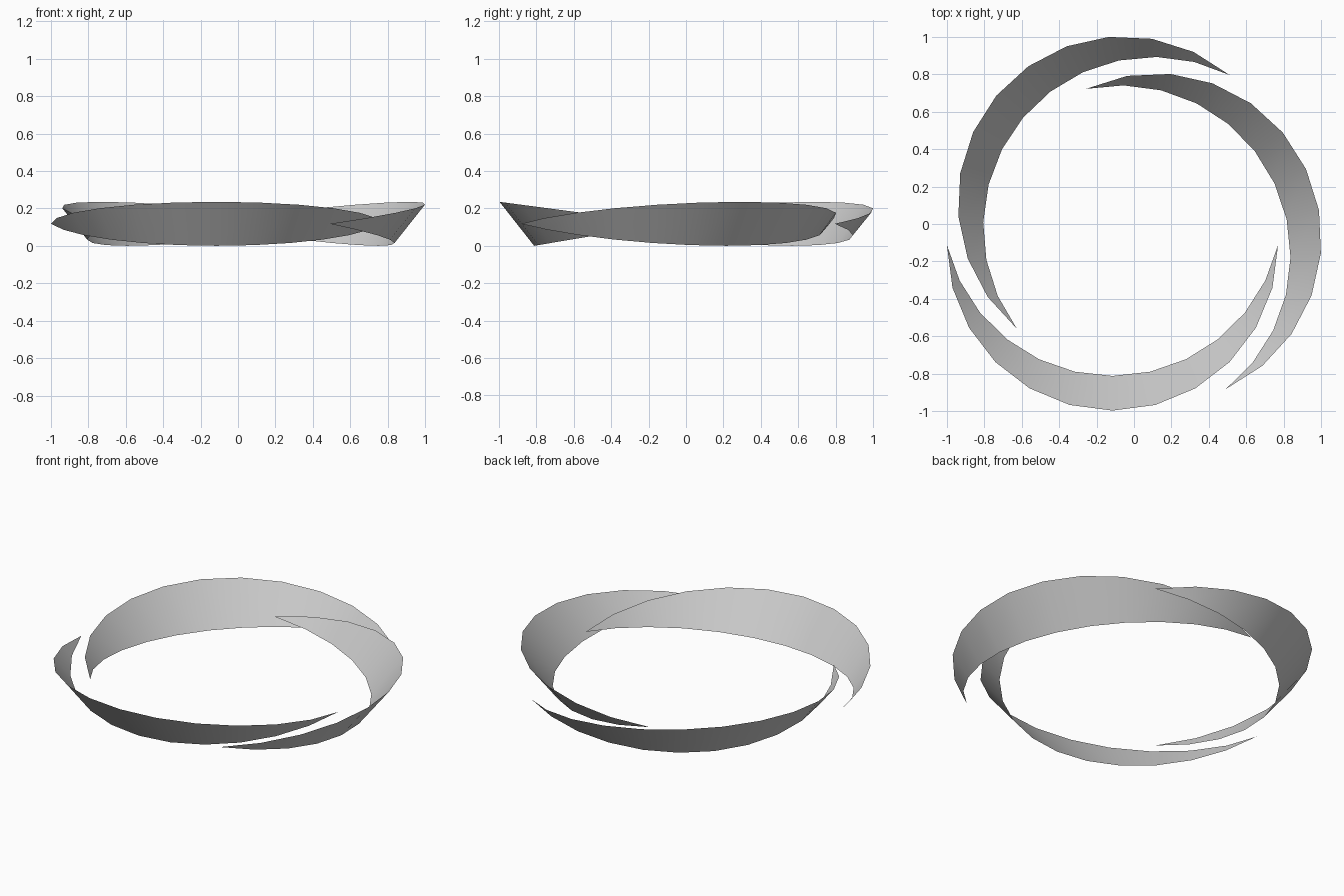
import bpy, bmesh
from math import sin, cos, asin, radians
from mathutils import Matrix, Vector

if "Cube" in bpy.data.objects:
    bpy.data.objects.remove(bpy.data.objects["Cube"], do_unlink=True)

grey = bpy.data.materials.new("light grey")
grey.use_nodes = True
colour = (0.6, 0.6, 0.6, 1)
grey.diffuse_color = colour
grey.node_tree.nodes["Principled BSDF"].inputs["Base Color"].default_value = colour

HALF = 0.885      # half the distance between the two tips
HEIGHT = 0.235    # band height at its middle
STEPS = 12


def edge_points(depth, z_mid):
    """Arc from tip to tip, bulging towards -y by depth, tilted to z_mid."""
    radius = (HALF ** 2 + depth ** 2) / (2 * depth)
    half_angle = asin(min(1, HALF / radius))
    points = []
    for i in range(STEPS + 1):
        a = half_angle * (2 * i / STEPS - 1)
        y = radius - depth - radius * cos(a)
        z = HEIGHT / 2 + (z_mid - HEIGHT / 2) * -y / depth
        points.append(Vector((radius * sin(a), y, z)))
    return points


def crescent_band(name, centre, degrees):
    """Flared strip tapering to a point at both ends."""
    bm = bmesh.new()
    top = [bm.verts.new(p) for p in edge_points(HALF, HEIGHT)]
    low = [bm.verts.new(p) for p in edge_points(0.70, 0)[1:-1]]
    low = [top[0]] + low + [top[-1]]
    for i in range(STEPS):
        corners = [low[i], low[i + 1], top[i + 1], top[i]]
        bm.faces.new(list(dict.fromkeys(corners)))
    bm.transform(Matrix.Translation((*centre, 0)) @ Matrix.Rotation(radians(degrees), 4, "Z"))
    mesh = bpy.data.meshes.new(name)
    bm.to_mesh(mesh)
    bm.free()
    mesh.materials.append(grey)
    mesh.shade_smooth()
    bpy.context.collection.objects.link(bpy.data.objects.new(name, mesh))


# Three overlapping bands around the ring
crescent_band("front_band", (-0.115, -0.112), 0)
crescent_band("left_band", (0.117, -0.08), 115)
crescent_band("right_band", (-0.057, 0.118), 230)
